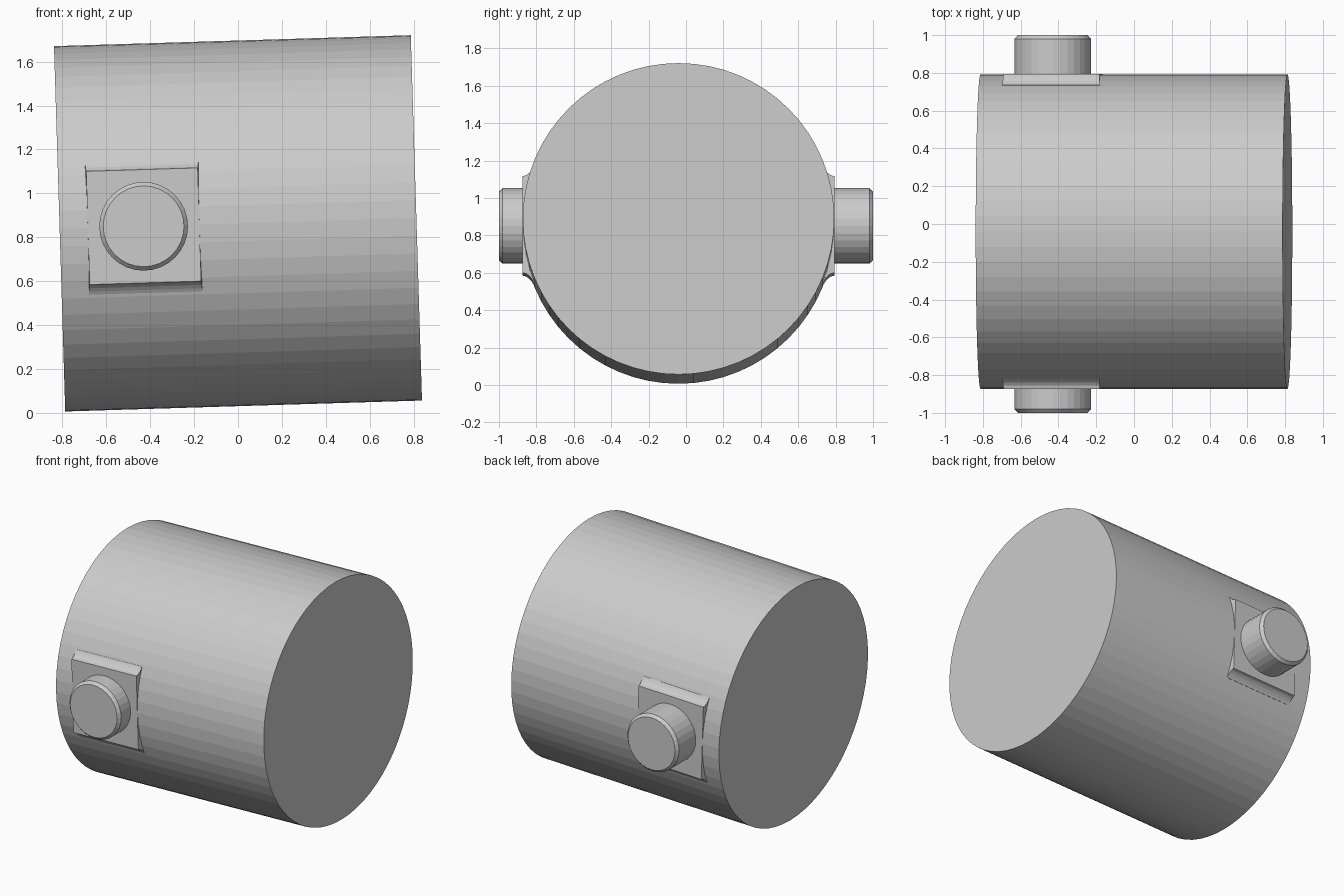
import bpy, bmesh, math
from mathutils import Matrix

if "Cube" in bpy.data.objects:
    bpy.data.objects.remove(bpy.data.objects["Cube"])

TILT = math.radians(-1.76)
CENTRE = (0, -0.04, 0.8635)
R, LENGTH, PIN_X = 0.8325, 1.626, -0.43


def make_object(name, bm, matrix):
    bmesh.ops.recalc_face_normals(bm, faces=bm.faces)
    mesh = bpy.data.meshes.new(name)
    bm.to_mesh(mesh)
    bm.free()
    ob = bpy.data.objects.new(name, mesh)
    bpy.context.collection.objects.link(ob)
    ob.matrix_world = matrix
    return ob


def loft(bm, rings):
    """Skin a list of equal point rings and cap both ends."""
    loops = [[bm.verts.new(p) for p in ring] for ring in rings]
    n = len(loops[0])
    for a, b in zip(loops, loops[1:]):
        for i in range(n):
            j = (i + 1) % n
            bm.faces.new((a[i], a[j], b[j], b[i]))
    bm.faces.new(loops[0])
    bm.faces.new(loops[-1])


def circle_y(r, y, n=32):
    return [(r * math.cos(2 * math.pi * i / n), y, r * math.sin(2 * math.pi * i / n))
            for i in range(n)]


tilted = Matrix.Translation(CENTRE) @ Matrix.Rotation(TILT, 4, 'Y')

# Main drum, lying along x with a slight tilt
bm = bmesh.new()
bmesh.ops.create_cone(bm, cap_ends=True, segments=64, radius1=R, radius2=R, depth=LENGTH,
                      matrix=Matrix.Rotation(math.pi / 2, 4, 'Y'))
make_object("drum", bm, tilted)

for side, label in ((-1, "front"), (1, "back")):
    # Square pad flaring out in a concave fillet: depth, half width, half height
    profile = [(0.834, 0.254, 0.258), (0.815, 0.255, 0.263), (0.798, 0.257, 0.275),
               (0.785, 0.258, 0.290), (0.776, 0.259, 0.304), (0.70, 0.259, 0.304)]
    bm = bmesh.new()
    loft(bm, [[(PIN_X + sx * w, side * y, sz * h)
               for sx, sz in ((-1, -1), (1, -1), (1, 1), (-1, 1))] for y, w, h in profile])
    make_object(label + "_pad", bm, tilted)

    # Round pin with a chamfered end
    bm = bmesh.new()
    loft(bm, [circle_y(0.202, side * 0.6), circle_y(0.202, side * 0.98),
              circle_y(0.184, side * 1.0)])
    make_object(label + "_pin", bm, Matrix.Translation((PIN_X, 0, 0.85)))
